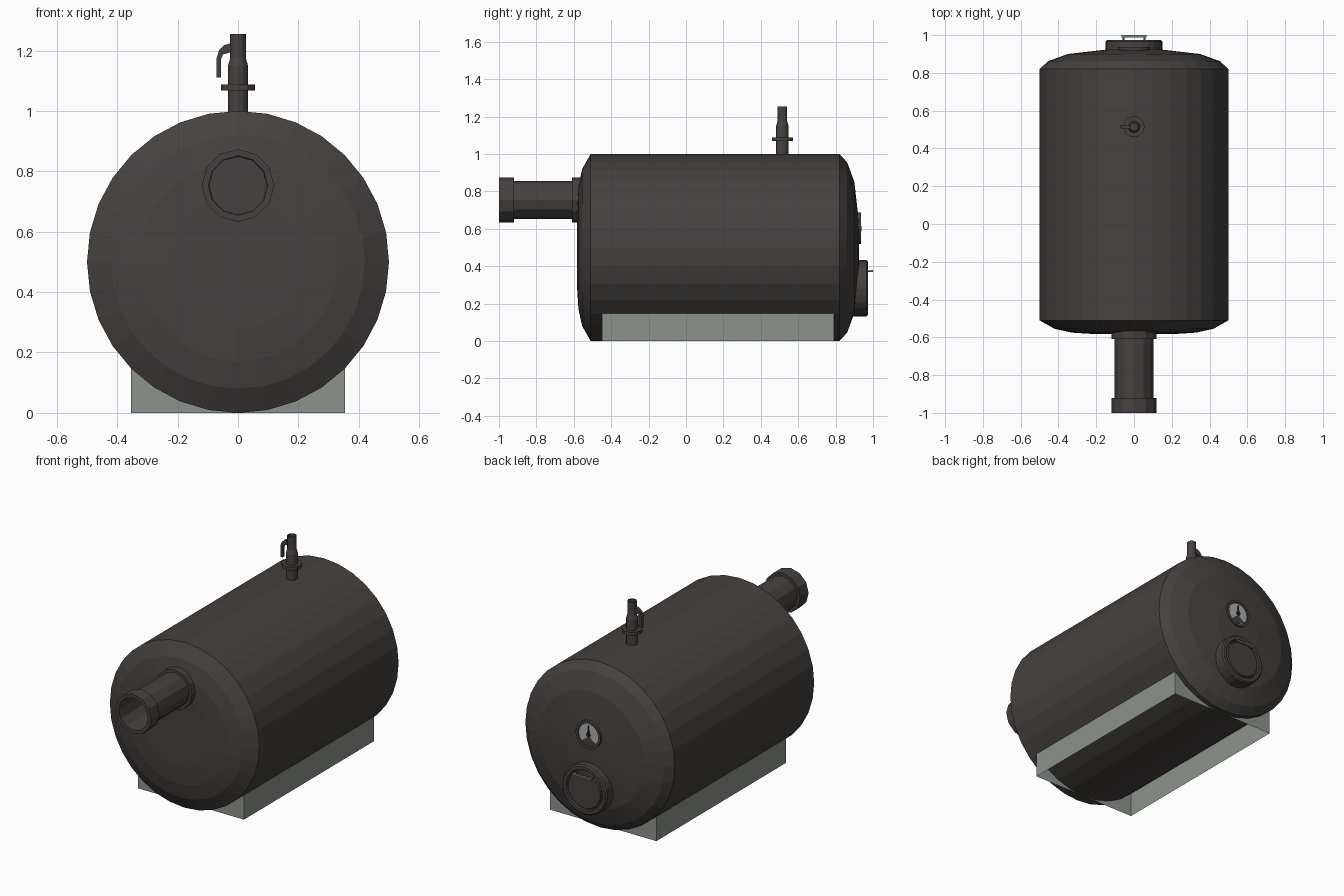
import bpy, bmesh, math
from mathutils import Vector

if "Cube" in bpy.data.objects:
    bpy.data.objects.remove(bpy.data.objects["Cube"])


def material(name, rgb):
    m = bpy.data.materials.new(name)
    m.diffuse_color = (*rgb, 1)
    m.use_nodes = True
    m.node_tree.nodes["Principled BSDF"].inputs["Base Color"].default_value = m.diffuse_color
    return m


IRON = material("dark iron", (0.060, 0.053, 0.050))
CONCRETE = material("grey concrete", (0.27, 0.29, 0.265))
DIAL = material("pale dial", (0.42, 0.42, 0.41))
BLACK = material("black needle", (0.015, 0.014, 0.014))
STEEL = material("grey steel", (0.22, 0.22, 0.21))


def finish(name, bm, mat, recalc=True):
    if recalc:
        bmesh.ops.recalc_face_normals(bm, faces=bm.faces[:])
    me = bpy.data.meshes.new(name)
    bm.to_mesh(me)
    bm.free()
    me.materials.append(mat)
    ob = bpy.data.objects.new(name, me)
    bpy.context.collection.objects.link(ob)
    return ob


def lathe(name, profile, sides, mat, axis="Y", at=(0, 0, 0)):
    """Spin (radius, height) points about a Y or Z axis through 'at'; ends are capped."""
    bm = bmesh.new()
    rings = []
    for r, h in profile:
        ring = []
        for i in range(sides):
            a = 2 * math.pi * i / sides
            s, c = r * math.sin(a), r * math.cos(a)
            p = (s, h, c) if axis == "Y" else (s, c, h)
            ring.append(bm.verts.new(Vector(p) + Vector(at)))
        rings.append(ring)
    for lo, hi in zip(rings, rings[1:]):
        for i in range(sides):
            j = (i + 1) % sides
            bm.faces.new((lo[i], lo[j], hi[j], hi[i]))
    bm.faces.new(rings[0])
    bm.faces.new(rings[-1])
    return finish(name, bm, mat)


def prism(name, outline, y0, y1, mat):
    """Extrude an (x, z) outline from y0 to y1."""
    bm = bmesh.new()
    a = [bm.verts.new((x, y0, z)) for x, z in outline]
    b = [bm.verts.new((x, y1, z)) for x, z in outline]
    n = len(a)
    for i in range(n):
        bm.faces.new((a[i], a[(i + 1) % n], b[(i + 1) % n], b[i]))
    bm.faces.new(a)
    bm.faces.new(b)
    return finish(name, bm, mat)


# Tank body with domed ends
lathe("tank", [(0.22, -0.582), (0.33, -0.575), (0.42, -0.555), (0.5, -0.51),
               (0.5, 0.82), (0.455, 0.862), (0.35, 0.90), (0.15, 0.923), (0.04, 0.926)],
      32, IRON, at=(0, 0, 0.5))

# Cradle: four upright walls, open below
bm = bmesh.new()
corners = [(-0.355, -0.45), (0.355, -0.45), (0.355, 0.79), (-0.355, 0.79)]
low = [bm.verts.new((x, y, 0)) for x, y in corners]
top = [bm.verts.new((x, y, 0.148)) for x, y in corners]
for i in range(4):
    j = (i + 1) % 4
    bm.faces.new((low[i], low[j], top[j], top[i]))
finish("cradle", bm, CONCRETE, recalc=False)

# Hollow front pipe with a collar at each end
lathe("outlet_pipe", [(0.095, -0.60), (0.098, -1.0), (0.12, -1.0), (0.12, -0.92), (0.102, -0.92),
                      (0.102, -0.61), (0.12, -0.61), (0.12, -0.56)],
      12, IRON, at=(0, 0, 0.753))

# Valve on top, with hollow mouth
lathe("valve", [(0.033, 0.98), (0.033, 1.068), (0.056, 1.068), (0.056, 1.088), (0.033, 1.088),
                (0.033, 1.15), (0.026, 1.175), (0.026, 1.255), (0.019, 1.255), (0.019, 1.20)],
      12, IRON, axis="Z", at=(0, 0.515, 0))
prism("valve_lever", [(-0.02, 1.225), (-0.045, 1.218), (-0.063, 1.20), (-0.071, 1.175),
                      (-0.071, 1.11), (-0.056, 1.11), (-0.056, 1.17), (-0.05, 1.187),
                      (-0.02, 1.195)], 0.505, 0.525, IRON)

# Round hatch on the back, with recessed door
lathe("hatch", [(0.15, 0.88), (0.15, 0.965), (0.142, 0.973), (0.122, 0.973),
                (0.118, 0.962), (0.112, 0.962), (0.108, 0.972)],
      24, IRON, at=(0, 0, 0.282))

# Hatch handle bar and its posts
prism("hatch_handle", [(-0.065, 0.369), (0.065, 0.369), (0.065, 0.379), (-0.065, 0.379)],
      0.988, 1.0, STEEL)
for side in (-1, 1):
    x = side * 0.055
    prism("handle_post", [(x - 0.006, 0.37), (x + 0.006, 0.37), (x + 0.006, 0.378),
                          (x - 0.006, 0.378)], 0.96, 0.99, IRON)

# Pressure gauge: rim, dial, lower shade plate, needle and hub
GZ = 0.602
lathe("gauge_rim", [(0.084, 0.88), (0.084, 0.936), (0.068, 0.936), (0.066, 0.929)],
      20, IRON, at=(0, 0, GZ))
lathe("gauge_dial", [(0.066, 0.929), (0.066, 0.931)], 20, DIAL, at=(0, 0, GZ))
arc = [(0.064 * math.cos(a), GZ + 0.064 * math.sin(a))
       for a in (math.radians(225 + 15 * k) for k in range(7))]
prism("gauge_lower_plate", arc + [(0, GZ - 0.012)], 0.930, 0.933, IRON)
prism("gauge_needle", [(-0.009, GZ - 0.012), (0.009, GZ - 0.012), (0.002, GZ + 0.054),
                       (-0.002, GZ + 0.054)], 0.930, 0.935, BLACK)
lathe("gauge_hub", [(0.013, 0.930), (0.013, 0.937)], 10, BLACK, at=(0, 0, GZ))
